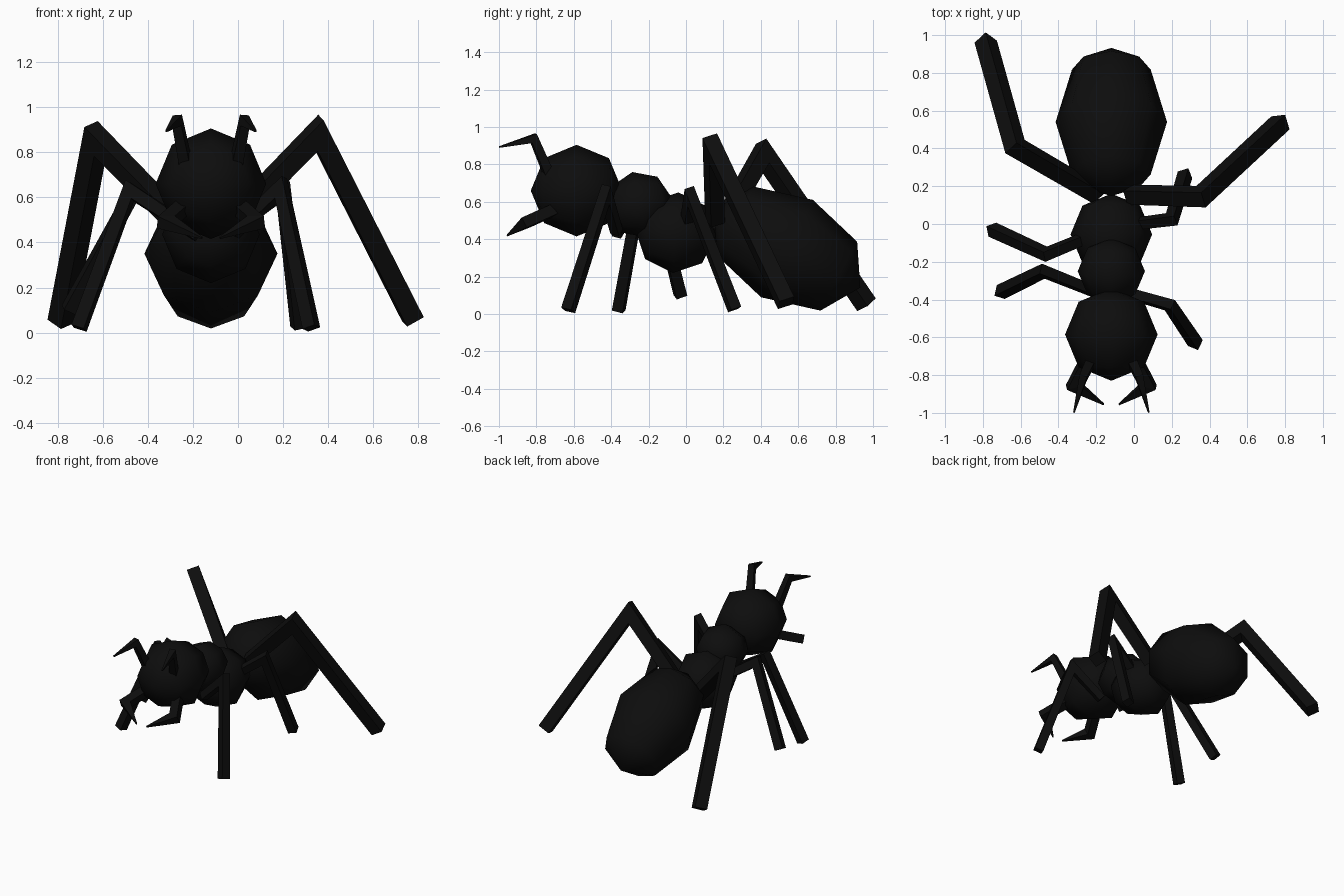
import bpy, bmesh, math
from mathutils import Vector, Matrix

old = bpy.data.objects.get("Cube")
if old:
    bpy.data.objects.remove(old, do_unlink=True)

MID = -0.12  # the body's own centre line

black = bpy.data.materials.new("black_shell")
black.use_nodes = True
colour = (0.004, 0.004, 0.004, 1)
black.diffuse_color = colour
black.node_tree.nodes["Principled BSDF"].inputs["Base Color"].default_value = colour


def finish(name, bm, smooth=False):
    bmesh.ops.recalc_face_normals(bm, faces=bm.faces)
    for f in bm.faces:
        f.smooth = smooth
    mesh = bpy.data.meshes.new(name)
    bm.to_mesh(mesh)
    bm.free()
    mesh.materials.append(black)
    ob = bpy.data.objects.new(name, mesh)
    bpy.context.collection.objects.link(ob)


def body(name, y, z, radius, length, tilt):
    """Eight-sided ellipsoid with its poles along the body."""
    bm = bmesh.new()
    shape = (Matrix.Translation((MID, y, z))
             @ Matrix.Rotation(math.radians(tilt), 4, 'X')
             @ Matrix.Diagonal((radius, length, radius, 1))
             @ Matrix.Rotation(math.pi / 2, 4, 'X'))
    bmesh.ops.create_uvsphere(bm, u_segments=8, v_segments=4, radius=1, matrix=shape)
    finish(name, bm, smooth=True)


def limb(name, points, widths):
    """Square bar through root, joint and tip, mitred at the joint."""
    a, b, c = (Vector(p) for p in points)
    d1, d2 = (b - a).normalized(), (c - b).normalized()
    side = d1.cross(d2).normalized()
    mitre = side.cross((d1 + d2).normalized()) / math.cos(d1.angle(d2) / 2)
    bm = bmesh.new()
    rings = []
    for p, across, w in zip((a, b, c), (side.cross(d1), mitre, side.cross(d2)), widths):
        rings.append([bm.verts.new(p + (side * s + across * t) * w / 2)
                      for s, t in ((1, 1), (-1, 1), (-1, -1), (1, -1))])
    for r, q in zip(rings, rings[1:]):
        for i in range(4):
            j = (i + 1) % 4
            bm.faces.new((r[i], r[j], q[j], q[i]))
    bm.faces.new(rings[0])
    bm.faces.new(rings[-1])
    finish(name, bm)


# Body
body("head", -0.585, 0.66, 0.245, 0.245, 0)
body("front_thorax", -0.25, 0.585, 0.178, 0.178, 12)
body("rear_thorax", -0.055, 0.435, 0.216, 0.216, -4)
body("abdomen", 0.54, 0.35, 0.295, 0.444, -28)

# Legs, each in its own pose
thin, thick = (0.05, 0.055, 0.06), (0.08, 0.085, 0.085)
limb("right_rear_leg", [(-0.2, 0.16, 0.42), (-0.63, 0.41, 0.86), (-0.785, 0.965, 0.05)], thick)
limb("left_rear_leg", [(-0.02, 0.155, 0.50), (0.355, 0.145, 0.885), (0.775, 0.535, 0.06)], thick)
limb("right_middle_leg", [(-0.2, -0.05, 0.45), (-0.465, -0.16, 0.62), (-0.75, -0.03, 0.10)], thin)
limb("left_middle_leg", [(0.0, 0.0, 0.48), (0.2, 0.025, 0.63), (0.27, 0.26, 0.025)], thin)
limb("right_front_leg", [(-0.18, -0.37, 0.43), (-0.48, -0.25, 0.63), (-0.705, -0.36, 0.02)], thin)
limb("left_front_leg", [(-0.02, -0.37, 0.44), (0.19, -0.43, 0.64), (0.325, -0.63, 0.02)], thin)

# Antennae and mandibles, mirrored about the body's centre line
for label, s in (("left", 1), ("right", -1)):
    limb(label + "_antenna", [(MID + s * 0.11, -0.73, 0.74), (MID + s * 0.15, -0.815, 0.94),
                              (MID + s * 0.198, -0.998, 0.893)], (0.05, 0.042, 0.008))
    limb(label + "_mandible", [(MID + s * 0.12, -0.70, 0.56), (MID + s * 0.20, -0.855, 0.49),
                               (MID + s * 0.04, -0.955, 0.42)], (0.06, 0.06, 0.008))
